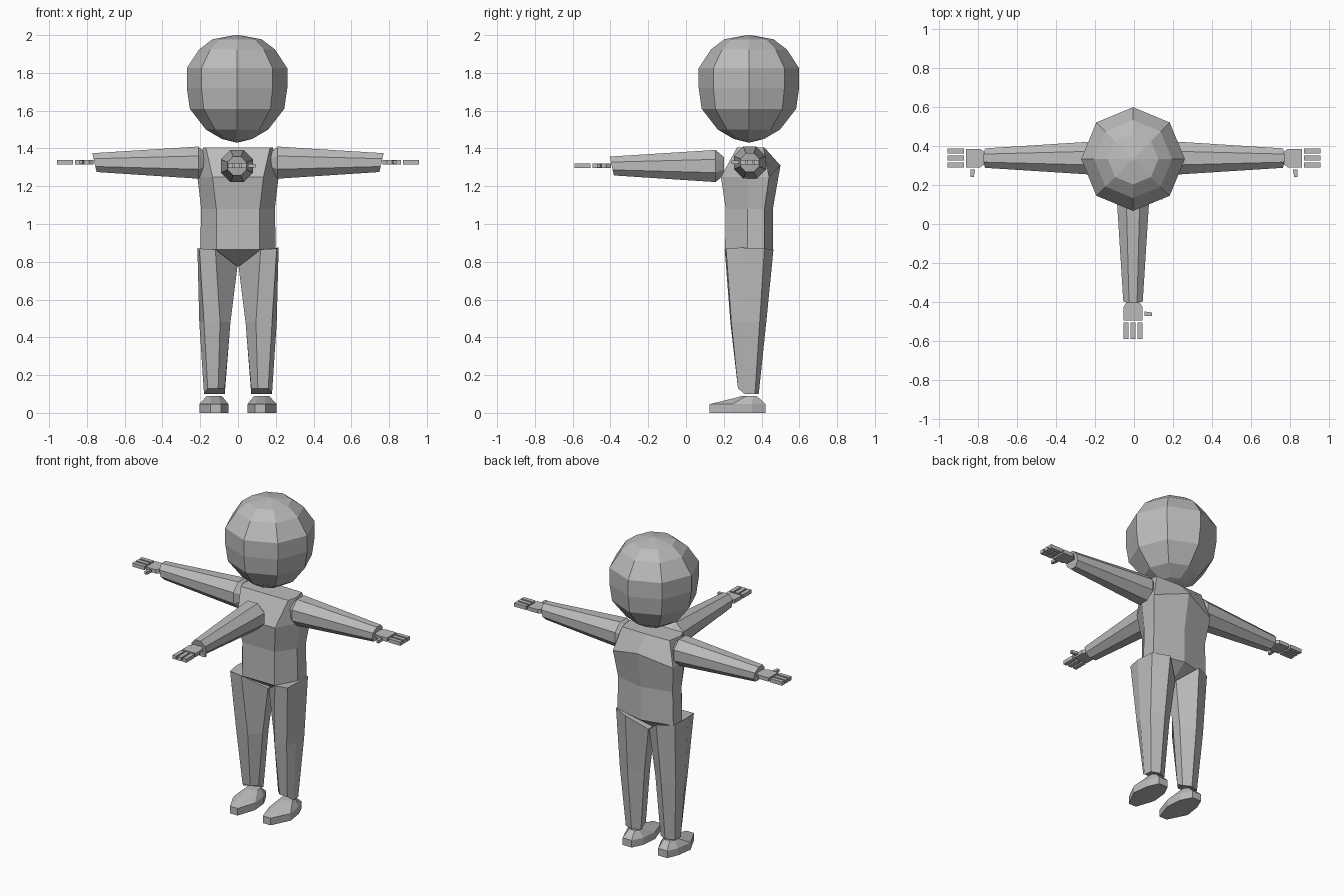
import bpy
import bmesh
import math
from mathutils import Matrix, Vector

cube = bpy.data.objects.get("Cube")
if cube:
    bpy.data.objects.remove(cube, do_unlink=True)

grey = bpy.data.materials.new("plain_grey")
grey.use_nodes = True
grey.diffuse_color = (0.5, 0.5, 0.5, 1)
grey.node_tree.nodes["Principled BSDF"].inputs["Base Color"].default_value = (0.5, 0.5, 0.5, 1)


def loft(name, rings, matrix=Matrix.Identity(4), tip=None):
    """Skin equal-length rings of points; close the ends, the first one to a tip if given."""
    bm = bmesh.new()
    loops = [[bm.verts.new(matrix @ Vector(p)) for p in ring] for ring in rings]
    count = len(loops[0])
    for low, high in zip(loops, loops[1:]):
        for i in range(count):
            j = (i + 1) % count
            bm.faces.new((low[i], low[j], high[j], high[i]))
    bm.faces.new(loops[-1])
    if tip:
        point = bm.verts.new(matrix @ Vector(tip))
        for i in range(count):
            bm.faces.new((loops[0][i], loops[0][(i + 1) % count], point))
    else:
        bm.faces.new(loops[0])
    bmesh.ops.recalc_face_normals(bm, faces=bm.faces)
    mesh = bpy.data.meshes.new(name)
    bm.to_mesh(mesh)
    bm.free()
    mesh.materials.append(grey)
    obj = bpy.data.objects.new(name, mesh)
    bpy.context.scene.collection.objects.link(obj)
    return obj


def slab(name, outline, bottom, top, matrix):
    """Extrude a flat outline between two heights."""
    return loft(name, [[(x, y, z) for x, y in outline] for z in (bottom, top)], matrix)


def rectangle(x0, x1, y0, y1):
    return [(x0, y0), (x1, y0), (x1, y1), (x0, y1)]


# Head: eight-sided, round on top and tapering to the chin
def head_ring(radius, z):
    angles = [math.tau * i / 8 for i in range(8)]
    return [(-0.005 + radius * math.cos(a), 0.333 + radius * math.sin(a), z) for a in angles]


head_profile = [(0.08, 1.45), (0.165, 1.5), (0.25, 1.61), (0.266, 1.72),
                (0.266, 1.825), (0.2, 1.925), (0.13, 1.978), (0.01, 2.0)]
loft("head", [head_ring(r, z) for r, z in head_profile], tip=(-0.005, 0.333, 1.43))


# Torso: flat front, angled sides and a ridged back
def torso_ring(z, front, side, flank, spine, back_z):
    right = [(front[0], front[1], z), (side, 0.325, z), (flank[0], flank[1], z)]
    left = [(-x, y, h) for x, y, h in reversed(right)]
    return right + [(0, spine, back_z)] + left


loft("torso", [
    torso_ring(0.865, (0.115, 0.207), 0.2, (0.2, 0.415), 0.46, 0.865),
    torso_ring(1.08, (0.115, 0.21), 0.195, (0.195, 0.415), 0.46, 1.08),
    torso_ring(1.25, (0.135, 0.185), 0.215, (0.215, 0.44), 0.5, 1.31),
    torso_ring(1.405, (0.17, 0.27), 0.185, (0.17, 0.41), 0.415, 1.405),
], tip=(0, 0.335, 0.775))


# Arms and hands, shaped along +x and then placed
def arm_ring(x, radius, slant):
    ring = []
    for i in range(8):
        a = math.tau * (i + 0.5) / 8
        ring.append((x + slant * math.sin(a), radius * math.cos(a), radius * math.sin(a)))
    return ring


def build_arm(side, matrix):
    loft(side + "_arm", [arm_ring(0.165, 0.05, 0), arm_ring(0.21, 0.092, 0),
                         arm_ring(0.76, 0.054, 0.012)], matrix)
    palm = [(0.765, -0.03), (0.79, -0.048), (0.862, -0.048),
            (0.862, 0.048), (0.79, 0.048), (0.765, 0.03)]
    slab(side + "_palm", palm, -0.01, 0.014, matrix)
    for n, y in enumerate((-0.036, 0, 0.036)):
        slab(f"{side}_finger_{n + 1}", rectangle(0.873, 0.958, y - 0.013, y + 0.013),
             -0.01, 0.014, matrix)
    thumb = [(0.815, -0.058), (0.822, -0.098), (0.838, -0.098), (0.838, -0.058)]
    slab(side + "_thumb", thumb, -0.008, 0.01, matrix)


mirror = Matrix.Scale(-1, 4, (1, 0, 0))
shoulder = Matrix.Translation((0, 0.338, 1.325))
build_arm("left", shoulder)
build_arm("right", shoulder @ mirror)
build_arm("front", Matrix.Translation((-0.005, 0.367, 1.307))
          @ Matrix.Rotation(math.pi / 2, 4, "Z") @ mirror)

# Legs: tapered, with the inner edge dropping to the crotch
leg_rings = [
    [(0.07, 0.31, 0.13), (0.105, 0.275, 0.13), (0.16, 0.275, 0.13),
     (0.18, 0.31, 0.1), (0.175, 0.365, 0.1), (0.12, 0.385, 0.1), (0.07, 0.36, 0.1)],
    [(0.04, 0.31, 0.48), (0.095, 0.235, 0.48), (0.18, 0.24, 0.48),
     (0.205, 0.3, 0.48), (0.2, 0.39, 0.48), (0.12, 0.425, 0.48), (0.04, 0.37, 0.48)],
    [(0.003, 0.31, 0.775), (0.12, 0.205, 0.865), (0.205, 0.212, 0.87),
     (0.215, 0.29, 0.875), (0.21, 0.415, 0.87), (0.11, 0.463, 0.865), (0.003, 0.38, 0.775)],
]

# Shoes: pointed sole with a sloped upper ending at the ankle
sole = [(0.09, 0.125), (0.145, 0.125), (0.205, 0.245), (0.19, 0.35),
        (0.16, 0.42), (0.095, 0.42), (0.06, 0.35), (0.05, 0.245)]
ankle = [(0.105, 0.3), (0.145, 0.3), (0.165, 0.32), (0.165, 0.355),
         (0.145, 0.375), (0.105, 0.375), (0.085, 0.355), (0.085, 0.32)]
shoe_rings = [[(x, y, z) for x, y in outline]
              for outline, z in ((sole, 0), (sole, 0.046), (ankle, 0.09))]

for side, placing in (("left", Matrix.Identity(4)), ("right", mirror)):
    loft(side + "_leg", leg_rings, placing)
    loft(side + "_shoe", shoe_rings, placing)
